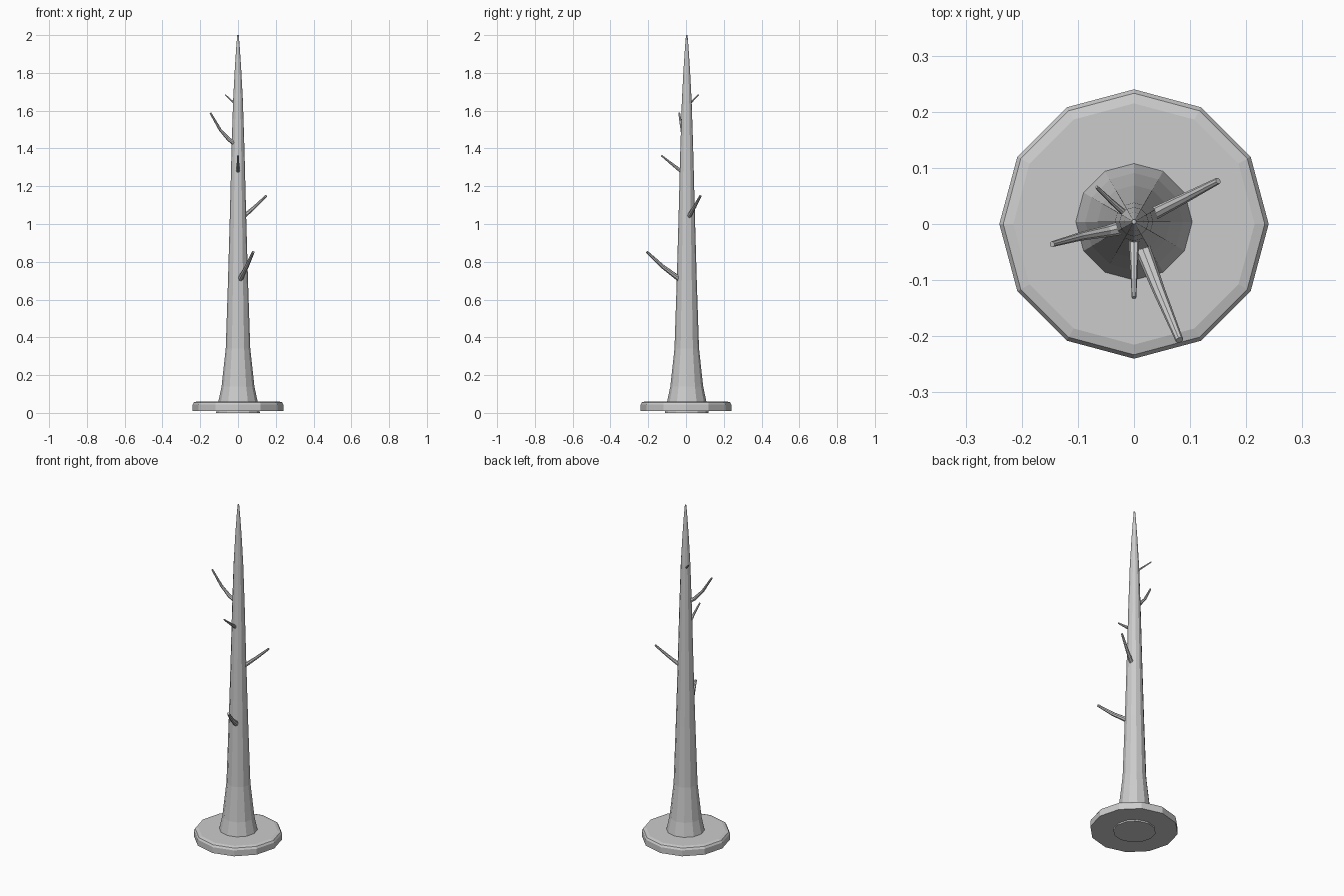
import bpy, bmesh, math
from mathutils import Vector

if "Cube" in bpy.data.objects:
    bpy.data.objects.remove(bpy.data.objects["Cube"])

grey = bpy.data.materials.new("plain grey")
grey.diffuse_color = (0.6, 0.6, 0.6, 1)
grey.use_nodes = True
grey.node_tree.nodes["Principled BSDF"].inputs["Base Color"].default_value = grey.diffuse_color


def tube(name, path, radii, sides, level=False):
    """Capped tapered tube; level keeps every ring horizontal."""
    bm = bmesh.new()
    pts = [Vector(p) for p in path]
    rings = []
    for i, (p, r) in enumerate(zip(pts, radii)):
        d = (pts[min(i + 1, len(pts) - 1)] - pts[max(i - 1, 0)]).normalized()
        if level:
            u, v = Vector((1, 0, 0)), Vector((0, 1, 0))
        else:
            u = d.cross(Vector((0, 0, 1))).normalized()
            v = d.cross(u)
        rings.append([bm.verts.new(p + r * (math.cos(a) * u + math.sin(a) * v))
                      for a in (2 * math.pi * k / sides for k in range(sides))])
    for a, b in zip(rings, rings[1:]):
        for k in range(sides):
            n = (k + 1) % sides
            bm.faces.new((a[k], a[n], b[n], b[k]))
    bm.faces.new(rings[0][::-1])
    bm.faces.new(rings[-1])
    bmesh.ops.recalc_face_normals(bm, faces=bm.faces)
    me = bpy.data.meshes.new(name)
    bm.to_mesh(me)
    bm.free()
    me.materials.append(grey)
    ob = bpy.data.objects.new(name, me)
    bpy.context.collection.objects.link(ob)
    return ob


# Twelve-sided stand with a softened top rim
stand = [(0.01, 0.24), (0.045, 0.24), (0.056, 0.233), (0.061, 0.215)]
tube("stand", [(0, 0, z) for z, r in stand], [r for z, r in stand], 12, True)

# Tapering trunk, flared at the foot
trunk = [(0, 0.116), (0.06, 0.104), (0.14, 0.087), (0.34, 0.065), (0.70, 0.053),
         (1.05, 0.043), (1.40, 0.034), (1.65, 0.026), (1.82, 0.017),
         (1.94, 0.009), (2.0, 0.004)]
tube("trunk", [(0, 0.004, z) for z, r in trunk], [r for z, r in trunk], 12, True)

# Bare branch stubs: path points, then root and tip radius
branches = [
    ([(0.01, -0.03, 0.705), (0.045, -0.12, 0.772), (0.081, -0.207, 0.852)], 0.015, 0.007),
    ([(0.025, 0.013, 1.035), (0.09, 0.046, 1.092), (0.15, 0.077, 1.15)], 0.012, 0.006),
    ([(0, -0.02, 1.275), (0, -0.075, 1.318), (0, -0.131, 1.363)], 0.010, 0.004),
    ([(-0.015, -0.005, 1.425), (-0.048, -0.013, 1.447), (-0.095, -0.022, 1.50),
      (-0.146, -0.036, 1.588)], 0.013, 0.005),
    ([(-0.012, 0.015, 1.632), (-0.04, 0.04, 1.658), (-0.067, 0.066, 1.684)], 0.006, 0.003),
]
for i, (path, r0, r1) in enumerate(branches, 1):
    n = len(path) - 1
    tube(f"branch_{i}", path, [r0 + (r1 - r0) * k / n for k in range(n + 1)], 8)
